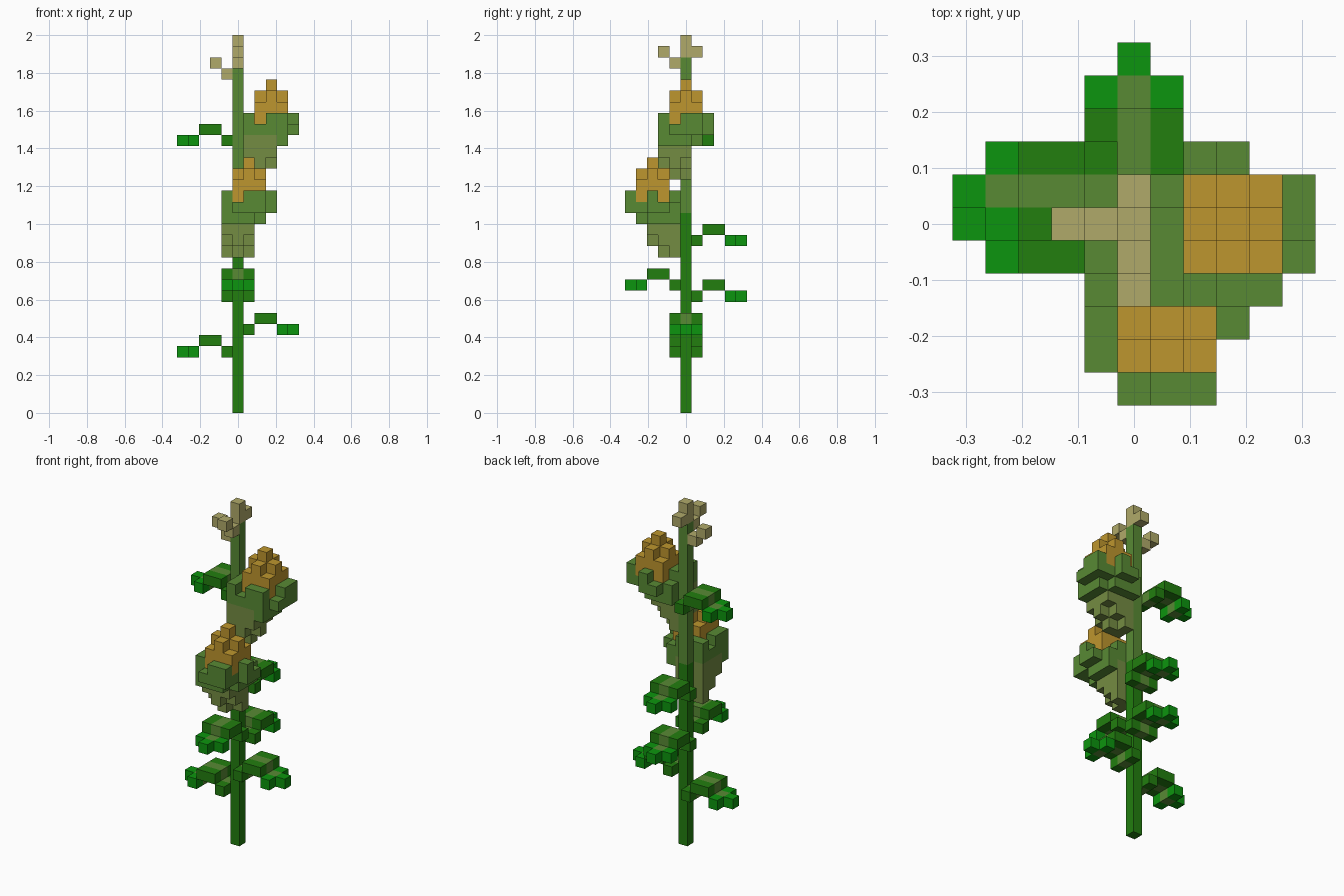
import bpy
import bmesh
from mathutils import Vector

cube = bpy.data.objects.get("Cube")
if cube:
    bpy.data.objects.remove(cube, do_unlink=True)

U = 2 / 34  # block size


# Materials
def linear(v):
    v /= 255
    return v / 12.92 if v <= 0.04045 else ((v + 0.055) / 1.055) ** 2.4


COLOURS = {
    "dark_green": (34, 126, 15),
    "bright_green": (12, 149, 14),
    "mid_green": (88, 138, 52),
    "olive_green": (116, 140, 66),
    "golden_yellow": (190, 150, 46),
    "pale_straw": (176, 170, 106),
}
MATS = {}
for name, rgb in COLOURS.items():
    mat = bpy.data.materials.new(name)
    mat.use_nodes = True
    col = [linear(c) for c in rgb] + [1]
    mat.diffuse_color = col
    bsdf = next(n for n in mat.node_tree.nodes if n.type == 'BSDF_PRINCIPLED')
    bsdf.inputs["Base Color"].default_value = col
    MATS[name] = mat


# Turn a {cell: colour} dictionary into one block mesh without inner faces
def build(name, cells):
    used = sorted(set(cells.values()))
    bm = bmesh.new()
    for cell, colour in cells.items():
        centre = Vector((cell[0], cell[1], cell[2] + 0.5))
        for axis in range(3):
            for side in (-1, 1):
                n = [0, 0, 0]
                n[axis] = side
                if tuple(c + d for c, d in zip(cell, n)) in cells:
                    continue
                p, q = Vector((0, 0, 0)), Vector((0, 0, 0))
                p[(axis + 1) % 3] = 0.5
                q[(axis + 2) % 3] = 0.5 * side
                mid = centre + Vector(n) * 0.5
                corners = (mid - p - q, mid + p - q, mid + p + q, mid - p + q)
                face = bm.faces.new([bm.verts.new(c * U) for c in corners])
                face.material_index = used.index(colour)
    bmesh.ops.remove_doubles(bm, verts=bm.verts, dist=U * 0.01)
    mesh = bpy.data.meshes.new(name)
    bm.to_mesh(mesh)
    bm.free()
    for colour in used:
        mesh.materials.append(MATS[colour])
    obj = bpy.data.objects.new(name, mesh)
    bpy.context.collection.objects.link(obj)
    return obj


# Place a cell given its distance out from the stem and its sideways offset
def place(direction, out, side, z):
    dx, dy = direction
    return (dx * out - dy * side, dy * out + dx * side, z)


# Stem, darker at the base and pale at the tip
stem = {}
for z in range(34):
    stem[(0, 0, z)] = ("dark_green" if z < 18 else
                       "mid_green" if z < 32 else "pale_straw")
build("stem", stem)

# Tassel tufts around the tip
TUFTS = {
    "tassel_right": [(-1, 0, 30), (-2, 0, 31)],
    "tassel_front": [(0, -1, 31), (0, -2, 32)],
    "tassel_back": [(0, 1, 32)],
}
for name, tuft in TUFTS.items():
    build(name, {c: "pale_straw" for c in tuft})


# Arched leaf: low base, raised middle, drooping bright tip
def leaf(name, direction, z, shift=0):
    cells = {}
    for out in range(1, 5):
        height = z + 1 if out in (2, 3) else z
        for side in (-1, 0, 1):
            colour = ("mid_green" if side == 0 else
                      "bright_green" if out == 4 else "dark_green")
            cells[place(direction, out, side + shift, height)] = colour
    cells[place(direction, 5, shift, z)] = "bright_green"
    build(name, cells)


LEFT, RIGHT, FRONT, BACK = (1, 0), (-1, 0), (0, -1), (0, 1)
leaf("leaf_right_low", RIGHT, 5)
leaf("leaf_left_low", LEFT, 7)
leaf("leaf_back_low", BACK, 10)
leaf("leaf_front", FRONT, 11)
leaf("leaf_back_high", BACK, 15)
leaf("leaf_right_high", RIGHT, 24, -1)


# Ear: flaring husk cup holding a stepped golden cob
def ear(name, direction, z, shift):
    husk, cob = {}, {}

    def put(cells, side, out, level, colour):
        cells[place(direction, out, side + shift, z + level)] = colour

    # husk layers widen upward, with clipped corners
    sizes = [(3, 2), (3, 3), (3, 3), (4, 4), (5, 5)]
    clipped = [{(0, 2), (2, 2)}, {(0, 3), (2, 3)}, set(), {(3, 4)},
               {(0, 5), (4, 5), (4, 4), (4, 1)}]
    for level, (wide, deep) in enumerate(sizes):
        for side in range(wide):
            for out in range(1, deep + 1):
                if (side, out) in clipped[level]:
                    continue
                green = level == 4 or (level == 3 and (side == 3 or out == 4))
                put(husk, side, out, level,
                    "mid_green" if green else "olive_green")
    # broken rim of husk tips
    for side, out in ((0, 1), (1, 1), (2, 1), (0, 3), (0, 4),
                      (4, 3), (2, 5), (3, 5)):
        put(husk, side, out, 5, "mid_green")
    # cob narrows to a point
    for level, reach in ((5, 2), (6, 2), (7, 1), (8, 0)):
        for a in (-1, 0, 1):
            for b in (-1, 0, 1):
                if abs(a) + abs(b) <= reach:
                    put(cob, 2 + a, 3 + b, level, "golden_yellow")
    build(name + "_husk", husk)
    build(name + "_cob", cob)


ear("lower_ear", FRONT, 14, -1)
ear("upper_ear", LEFT, 21, -2)
